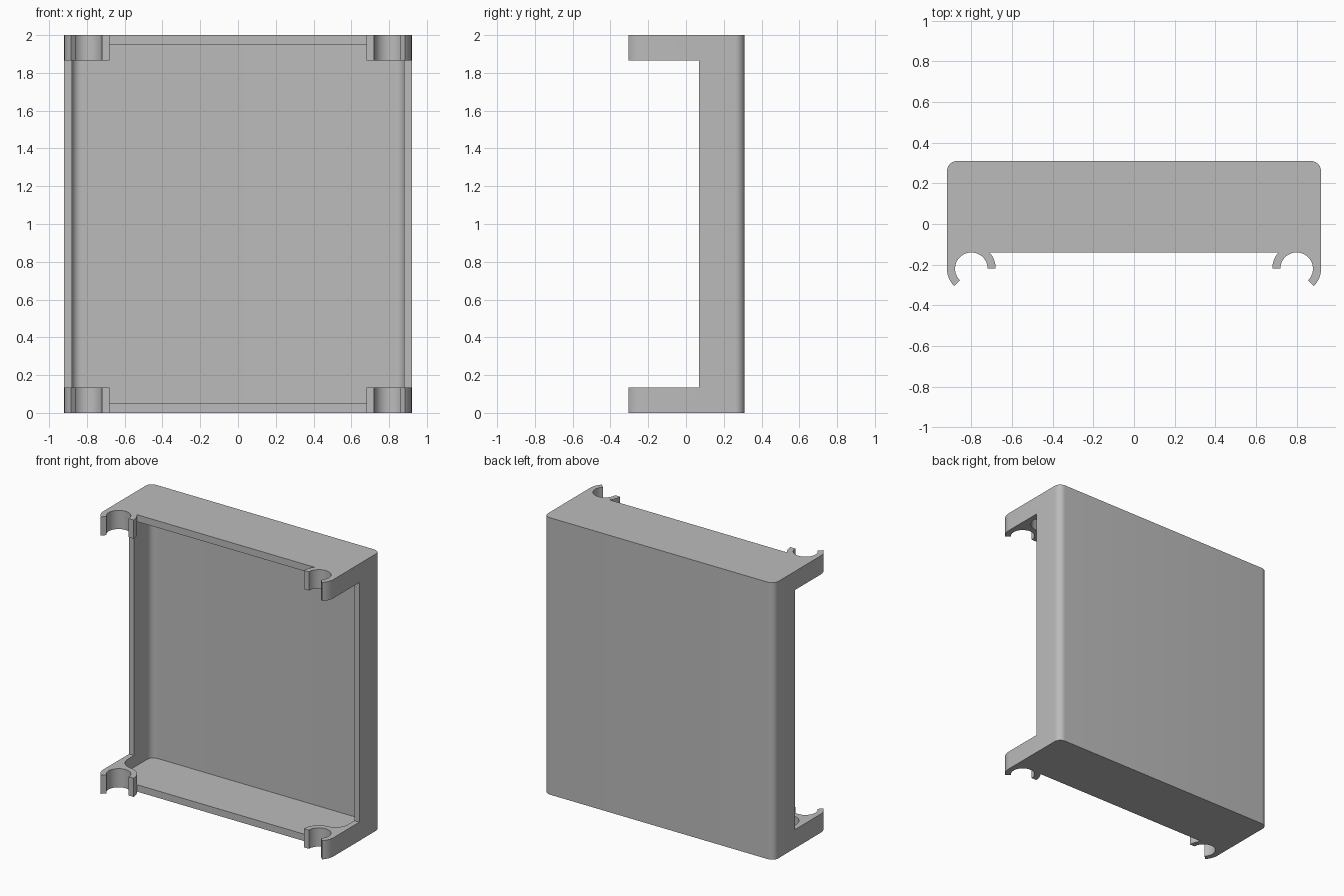
import bpy, bmesh
from math import cos, sin, radians, sqrt, degrees, asin, atan2

cube = bpy.data.objects.get("Cube")
if cube:
    bpy.data.objects.remove(cube, do_unlink=True)

# Main dimensions
W, BACK, H = 0.92, 0.31, 2.0
WALL, PLATE, CLIP_H = 0.04, 0.05, 0.135
CX, CY, R_IN, R_OUT = 0.80, -0.22, 0.08, 0.12
FRONT, RIM, FILLET = CY + R_IN, 0.07, 0.10

grey = bpy.data.materials.new("light_grey")
grey.use_nodes = True
colour = (0.5, 0.5, 0.5, 1)
grey.diffuse_color = colour
grey.node_tree.nodes["Principled BSDF"].inputs["Base Color"].default_value = colour


def arc(cx, cy, r, a0, a1, n):
    angles = [radians(a0 + (a1 - a0) * i / n) for i in range(n + 1)]
    return [(cx + r * cos(a), cy + r * sin(a)) for a in angles]


def mirrored(half):
    return half + [(-x, y) for x, y in reversed(half)]


def prism(name, outline, z0, z1):
    bm = bmesh.new()
    face = bm.faces.new([bm.verts.new((x, y, z0)) for x, y in outline])
    top = bmesh.ops.extrude_face_region(bm, geom=[face])["geom"]
    bmesh.ops.translate(bm, vec=(0, 0, z1 - z0),
                        verts=[v for v in top if isinstance(v, bmesh.types.BMVert)])
    bmesh.ops.recalc_face_normals(bm, faces=bm.faces)
    mesh = bpy.data.meshes.new(name)
    bm.to_mesh(mesh)
    bm.free()
    obj = bpy.data.objects.new(name, mesh)
    obj.data.materials.append(grey)
    bpy.context.collection.objects.link(obj)
    return obj


# Outer silhouette: rounded back corners, hooked tube clips in front
meet = 180 - degrees(asin(R_IN / R_OUT))
outer = (arc(W - 0.05, BACK - 0.05, 0.05, 90, 0, 10)
         + arc(CX, CY, R_OUT, 0, -45, 8)
         + arc(CX, CY, R_IN, -45, 180, 40)
         + arc(CX, CY, R_OUT, 180, meet, 8))
tray = prism("clip_on_tray", mirrored(outer), 0, H)

# Cavity: rounded at the back, filleted from the side walls into the clips
side, deep = W - WALL, BACK - WALL
fx = side - FILLET
fy = CY + sqrt((R_OUT + FILLET) ** 2 - (fx - CX) ** 2)
touch = degrees(atan2(fy - CY, fx - CX))
inner = (arc(side - 0.05, deep - 0.05, 0.05, 90, 0, 10)
         + arc(fx, fy, FILLET, 0, touch - 180, 14)
         + arc(CX, CY, R_OUT, touch, meet, 8)[1:]
         + [(0.60, -0.25)])
cavity = prism("cavity_cutter", mirrored(inner), PLATE, H - PLATE)

# Notch that leaves the clips only at the two ends
notch = prism("notch_cutter", mirrored([(1.1, RIM), (1.1, -0.5)]), CLIP_H, H - CLIP_H)

bpy.ops.object.select_all(action="DESELECT")
bpy.context.view_layer.objects.active = tray
tray.select_set(True)
for cutter in (cavity, notch):
    cutter.hide_render = True
    mod = tray.modifiers.new("cut", "BOOLEAN")
    mod.operation, mod.solver, mod.object = "DIFFERENCE", "EXACT", cutter
    bpy.ops.object.modifier_apply(modifier=mod.name)
    bpy.data.objects.remove(cutter, do_unlink=True)

bpy.ops.object.shade_smooth_by_angle(angle=radians(30))
